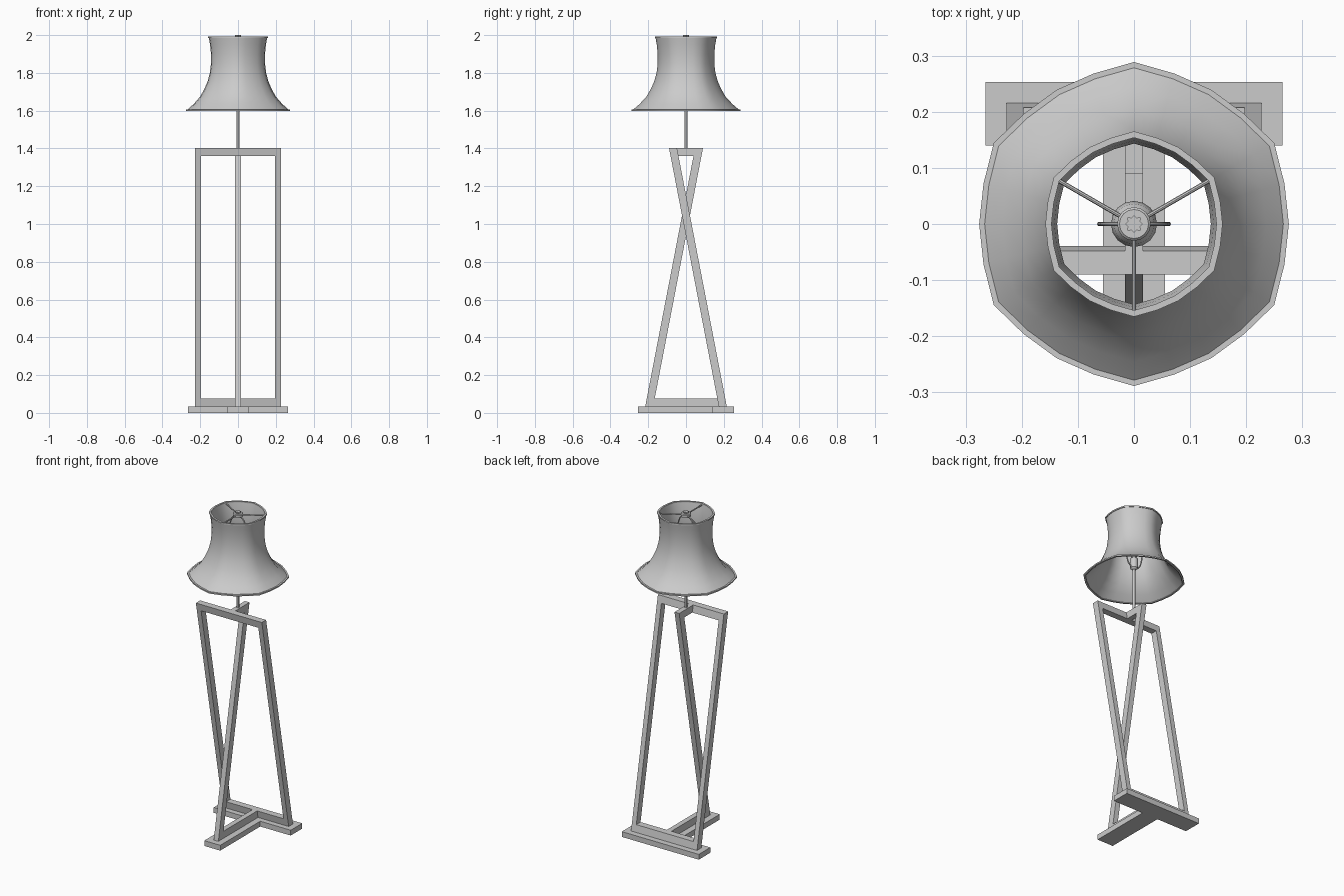
import bpy, bmesh, math
from mathutils import Vector

if "Cube" in bpy.data.objects:
    bpy.data.objects.remove(bpy.data.objects["Cube"])

grey = bpy.data.materials.new("plain grey")
grey.use_nodes = True
grey.diffuse_color = (0.6, 0.6, 0.6, 1)
grey.node_tree.nodes["Principled BSDF"].inputs["Base Color"].default_value = (0.6, 0.6, 0.6, 1)


def finish(name, bm, smooth=None):
    bmesh.ops.recalc_face_normals(bm, faces=bm.faces)
    mesh = bpy.data.meshes.new(name)
    bm.to_mesh(mesh)
    bm.free()
    mesh.materials.append(grey)
    ob = bpy.data.objects.new(name, mesh)
    bpy.context.collection.objects.link(ob)
    if smooth:
        bpy.ops.object.select_all(action='DESELECT')
        ob.select_set(True)
        bpy.context.view_layer.objects.active = ob
        bpy.ops.object.shade_smooth_by_angle(angle=math.radians(smooth))
    return ob


def beam(name, x0, x1, low, high, z0, z1):
    """Box whose y range changes from low at z0 to high at z1."""
    bm = bmesh.new()
    rings = [[bm.verts.new((x, y, z)) for x, y in
              ((x0, r[0]), (x1, r[0]), (x1, r[1]), (x0, r[1]))]
             for r, z in ((low, z0), (high, z1))]
    bm.faces.new(rings[0])
    bm.faces.new(rings[1])
    for i in range(4):
        j = (i + 1) % 4
        bm.faces.new((rings[0][i], rings[0][j], rings[1][j], rings[1][i]))
    return finish(name, bm)


def loft(name, rings, smooth=30, closed=False):
    """Skin through rings of points; cap the ends or join them."""
    bm = bmesh.new()
    loops = [[bm.verts.new(p) for p in ring] for ring in rings]
    pairs = list(zip(loops, loops[1:]))
    if closed:
        pairs.append((loops[-1], loops[0]))
    else:
        bm.faces.new(loops[0])
        bm.faces.new(loops[-1])
    for a, b in pairs:
        for i in range(len(a)):
            j = (i + 1) % len(a)
            bm.faces.new((a[i], a[j], b[j], b[i]))
    return finish(name, bm, smooth)


def turned(name, profile, sides=16):
    return loft(name, [[(r * math.cos(math.tau * i / sides), r * math.sin(math.tau * i / sides), z)
                        for i in range(sides)] for r, z in profile])


def tube(name, points, radius, sides=8):
    points = [Vector(p) for p in points]
    rings = []
    for i, p in enumerate(points):
        d = (points[min(i + 1, len(points) - 1)] - points[max(i - 1, 0)]).normalized()
        side = Vector((0, 1, 0)) if abs(d.y) < 0.1 else Vector((0, 0, 1))
        u = d.cross(side).normalized()
        v = d.cross(u)
        rings.append([p + radius * (u * math.cos(math.tau * k / sides) + v * math.sin(math.tau * k / sides))
                      for k in range(sides)])
    return loft(name, rings)


# T-shaped foot
FOOT, TOP, BAR = 0.033, 1.403, 0.044
beam("foot_crossbar", -0.265, 0.265, (0.14, 0.253), (0.14, 0.253), 0, FOOT)
beam("foot_stem", -0.055, 0.055, (-0.253, 0.14), (-0.253, 0.14), 0, FOOT)


# Leaning frames
def lean(z, sign):
    t = (z - FOOT) / (TOP - FOOT)
    a, b = 0.174 - 0.264 * t, 0.216 - 0.264 * t
    return (a, b) if sign > 0 else (-b, -a)


def leaning(name, x0, x1, z0, z1, sign):
    beam(name, x0, x1, lean(z0, sign), lean(z1, sign), z0, z1)


WIDE, INNER, THIN = 0.227, 0.197, 0.016
leaning("left_post", INNER, WIDE, FOOT, TOP, 1)
leaning("right_post", -WIDE, -INNER, FOOT, TOP, 1)
leaning("wide_bottom_rail", -INNER, INNER, FOOT, FOOT + BAR, 1)
leaning("wide_top_rail", -INNER, INNER, TOP - BAR, TOP, 1)
leaning("middle_post", -THIN, THIN, FOOT, TOP, -1)
for name, z in (("narrow_bottom_rail", FOOT), ("narrow_top_rail", TOP - BAR)):
    ends = []
    for h in (z, z + BAR):
        a, b = sorted((lean(h, -1), lean(h, 1)))
        ends.append((a[1], b[0]))
    beam(name, -THIN, THIN, ends[0], ends[1], z, z + BAR)

# Stem, socket and bulb
turned("pole", [(0.008, TOP), (0.008, 1.68)], 12)
turned("socket", [(0.012, 1.665), (0.022, 1.675), (0.022, 1.735), (0.016, 1.74)])
turned("bulb", [(0.015, 1.74), (0.018, 1.76), (0.034, 1.79), (0.041, 1.82),
                (0.036, 1.846), (0.022, 1.862), (0.005, 1.867)])

# Harp loop holding the shade
harp = [(0.02, 0, 1.68)]
for i in range(13):
    a = -math.pi / 2 + math.pi * i / 12
    harp.append((0.062 * math.cos(a) ** 0.6 if 0 < i < 12 else 0.02, 0, 1.825 + 0.145 * math.sin(a)))
tube("harp_left", harp[1:] + [(0, 0, 1.97)], 0.004)
tube("harp_right", [(-x, y, z) for x, y, z in harp[1:]] + [(0, 0, 1.97)], 0.004)

# Spider arms, hub and finial
for i, name in enumerate(("left", "right", "front")):
    a = math.radians(30 + 120 * i)
    tube("spider_arm_" + name, [(0.01 * math.cos(a), 0.01 * math.sin(a), 1.98),
                                (0.154 * math.cos(a), 0.154 * math.sin(a), 1.98)], 0.004)
turned("spider_hub", [(0.03, 1.972), (0.03, 1.986), (0.026, 1.99)])
loft("finial", [[((0.016 - 0.004 * (i % 2)) * math.cos(math.tau * i / 16),
                  (0.016 - 0.004 * (i % 2)) * math.sin(math.tau * i / 16), z)
                 for i in range(16)] for z in (1.988, 2.0)], None)


# Bell shade with six softly pointed panels
def panel_ring(r, z):
    ring = []
    for i in range(24):
        k = (1.0, 1.006, 1.046, 1.006)[i % 4]
        a = math.tau * i / 24
        ring.append((r * k * math.cos(a), r * k * math.sin(a), z))
    return ring


bell = [(0.274, 1.6), (0.235, 1.635), (0.2, 1.675), (0.178, 1.715), (0.161, 1.755),
        (0.149, 1.8), (0.143, 1.85), (0.143, 1.9), (0.148, 1.95), (0.155, 1.99)]
outer = [panel_ring(r, z) for r, z in bell]
inner = [panel_ring(r - 0.006, z) for r, z in reversed(bell)]
loft("shade", outer + inner, 35, True)


# Trim around both rims
def trim(name, r, z):
    loft(name, [panel_ring(r + dr, z + dz) for dr, dz in
                ((0.003, -0.004), (0.003, 0.004), (-0.008, 0.004), (-0.008, -0.004))], 35, True)


trim("shade_bottom_trim", 0.273, 1.603)
trim("shade_top_trim", 0.155, 1.989)
